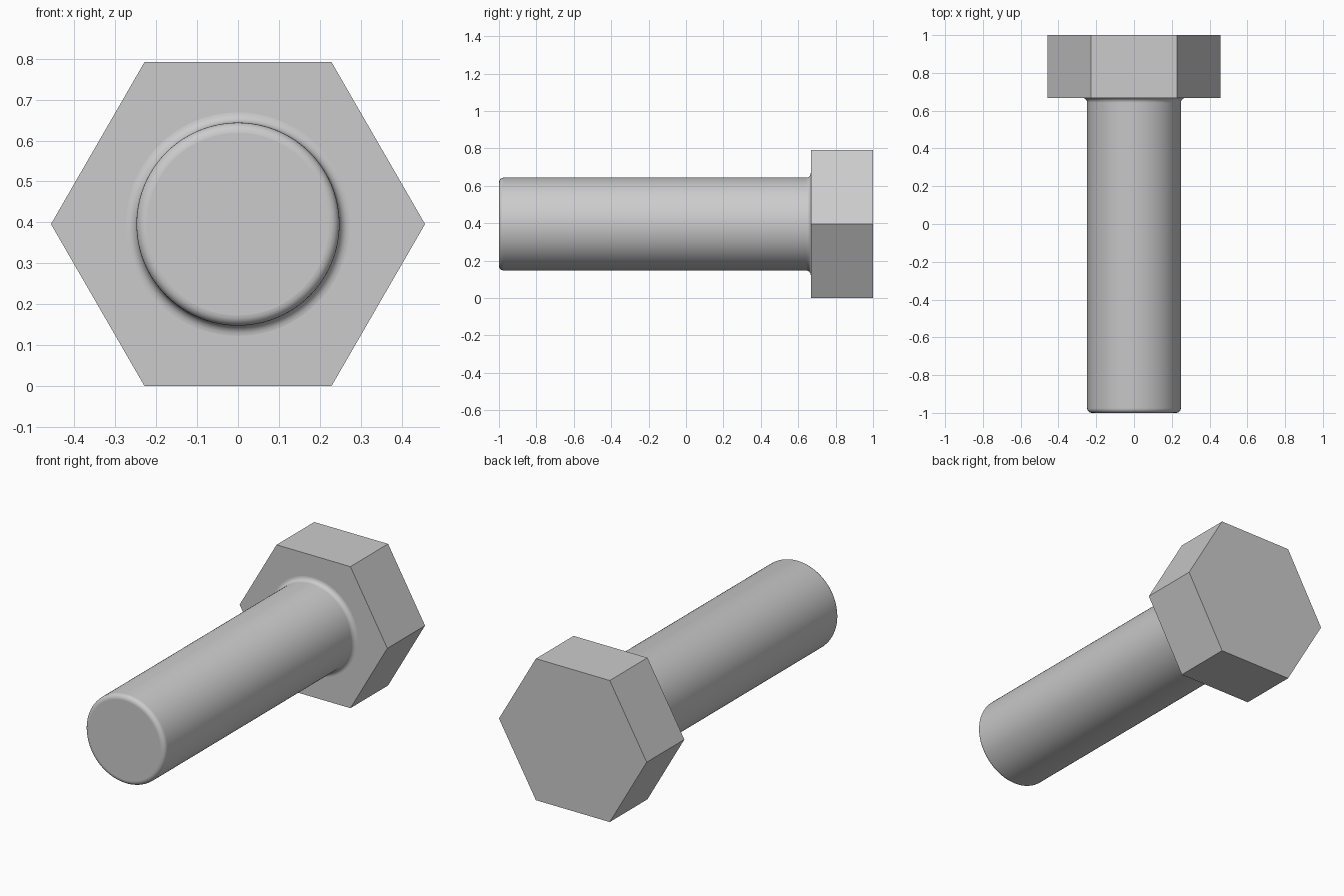
import bpy, bmesh
from math import sin, cos, pi, sqrt

if "Cube" in bpy.data.objects:
    bpy.data.objects.remove(bpy.data.objects["Cube"])

HEX_R = 0.457                   # head corner radius
CZ = HEX_R * sqrt(3) / 2        # axis height, head rests on z = 0
R = 0.248                       # shank radius
TIP, SEAT, TOP = -1.0, 0.667, 1.0
FIL = 0.025                     # tip rounding and under-head fillet radius
SEG, STEPS = 96, 6

bm = bmesh.new()


def ring(radius, y, n):
    return [bm.verts.new((radius * cos(2 * pi * i / n), y, CZ + radius * sin(2 * pi * i / n)))
            for i in range(n)]


def skin(a, b, smooth):
    n = len(a)
    for i in range(n):
        j = (i + 1) % n
        bm.faces.new((a[i], a[j], b[j], b[i])).smooth = smooth


# Shank profile: rounded tip, straight body, flared fillet under the head
arc = [pi / 2 * k / STEPS for k in range(STEPS + 1)]
profile = [(R - FIL + FIL * sin(t), TIP + FIL - FIL * cos(t)) for t in arc]
profile += [(R + FIL - FIL * cos(t), SEAT - FIL + FIL * sin(t)) for t in arc]
rings = [ring(r, y, SEG) for r, y in profile]
bm.faces.new(rings[0])
for a, b in zip(rings, rings[1:]):
    skin(a, b, True)

# Hexagonal head
seat, top = ring(HEX_R, SEAT, 6), ring(HEX_R, TOP, 6)
skin(seat, top, False)
bm.faces.new(top)

# Flat bearing face between the fillet and the hexagon, one sector per side
flare = rings[-1]
step = SEG // 6
for s in range(6):
    inner = [flare[(s * step + k) % SEG] for k in range(step + 1)]
    bm.faces.new([seat[s], seat[(s + 1) % 6]] + inner[::-1])

bmesh.ops.recalc_face_normals(bm, faces=bm.faces)
mesh = bpy.data.meshes.new("hex_bolt")
bm.to_mesh(mesh)
bm.free()
bpy.context.collection.objects.link(bpy.data.objects.new("hex_bolt", mesh))
